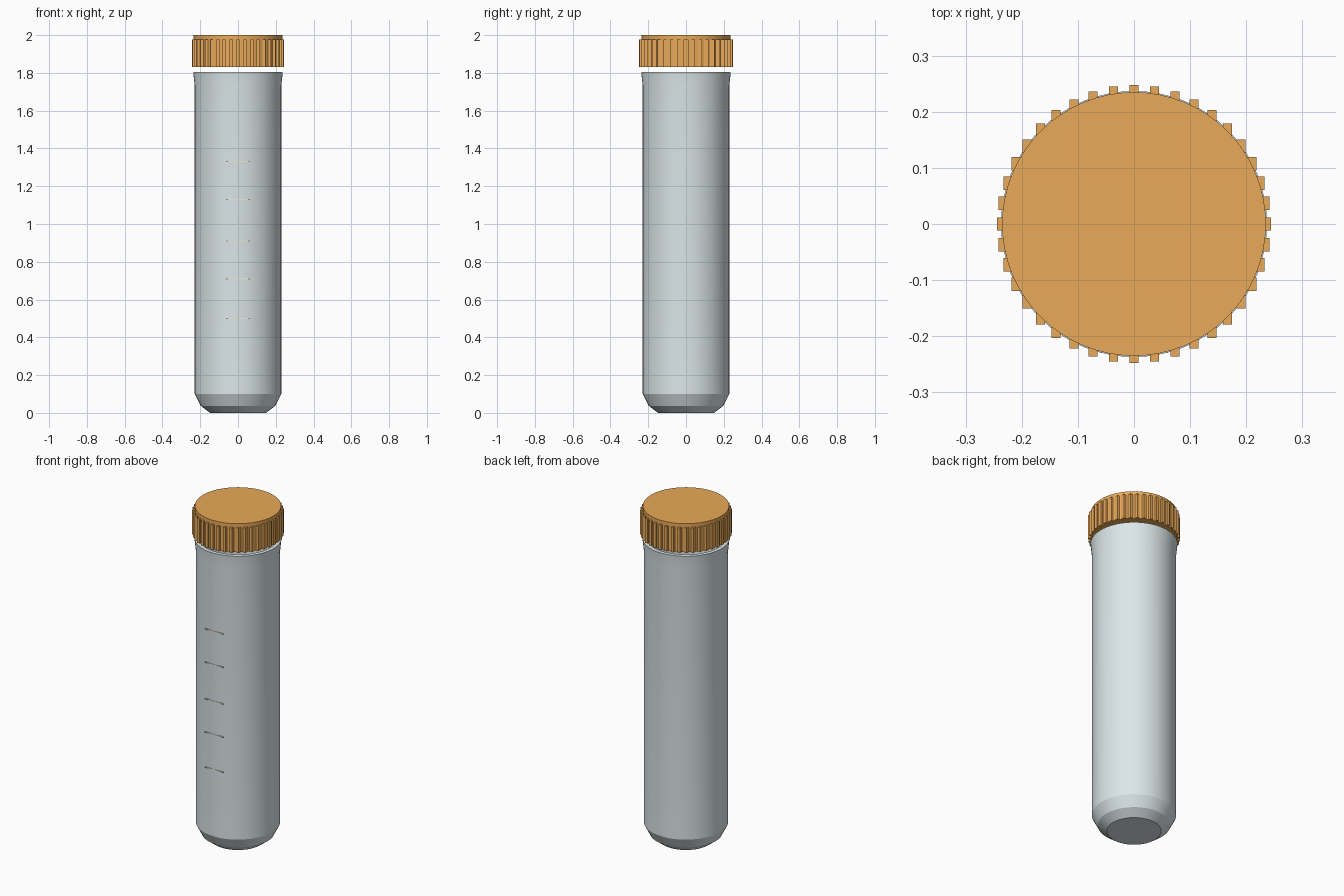
import bpy, bmesh, math
from mathutils import Matrix, Vector

if "Cube" in bpy.data.objects:
    bpy.data.objects.remove(bpy.data.objects["Cube"])

SEG = 64


def material(name, color):
    m = bpy.data.materials.new(name)
    m.diffuse_color = color
    m.use_nodes = True
    m.node_tree.nodes["Principled BSDF"].inputs["Base Color"].default_value = m.diffuse_color
    return m


def finish(name, bm, mat, smooth=False):
    bmesh.ops.recalc_face_normals(bm, faces=bm.faces[:])
    me = bpy.data.meshes.new(name)
    bm.to_mesh(me)
    bm.free()
    ob = bpy.data.objects.new(name, me)
    bpy.context.collection.objects.link(ob)
    me.materials.append(mat)
    if smooth:
        bpy.ops.object.select_all(action='DESELECT')
        bpy.context.view_layer.objects.active = ob
        ob.select_set(True)
        bpy.ops.object.shade_smooth_by_angle(angle=math.radians(25))
    return ob


def lathe(name, profile, mat):
    """Spin an (r, z) profile around z; r = 0 closes the end."""
    bm = bmesh.new()
    vs = [bm.verts.new((r, 0, z)) for r, z in profile]
    es = [bm.edges.new(p) for p in zip(vs, vs[1:])]
    bmesh.ops.spin(bm, geom=vs + es, cent=(0, 0, 0), axis=(0, 0, 1),
                   angle=math.tau, steps=SEG, use_duplicate=False)
    bmesh.ops.remove_doubles(bm, verts=bm.verts[:], dist=1e-5)
    return finish(name, bm, mat, smooth=True)


def add_box(bm, center, size):
    bmesh.ops.create_cube(bm, size=1, matrix=Matrix.Translation(center)
                          @ Matrix.Diagonal(Vector((*size, 1))))


plastic = material("clear_plastic", (0.72, 0.80, 0.82, 1))
orange = material("orange_cap", (0.82, 0.40, 0.10, 1))
pale = material("pale_mark", (0.85, 0.80, 0.74, 1))

# Hollow tube: tapered base, straight wall, flared lip, inner wall
lathe("tube", [(0, 0), (0.148, 0), (0.197, 0.037), (0.229, 0.10),
               (0.229, 1.73), (0.237, 1.805), (0.215, 1.805),
               (0.212, 0.11), (0.14, 0.03), (0, 0.03)], plastic)

# Screw cap
lathe("cap", [(0, 1.83), (0.235, 1.83), (0.235, 2.0), (0, 2.0)], orange)

# Grip ribs: unrotated blocks set around the cap
bm = bmesh.new()
for i in range(40):
    a = math.tau * i / 40
    add_box(bm, (0.236 * math.cos(a), 0.236 * math.sin(a), 1.904),
            (0.016, 0.024, 0.148))
finish("cap_ribs", bm, orange)

# Graduation marks, almost flush with the front of the tube
bm = bmesh.new()
for z in (0.50, 0.71, 0.91, 1.13, 1.33):
    add_box(bm, (0, -0.227, z), (0.12, 0.006, 0.006))
finish("graduation_marks", bm, pale)
